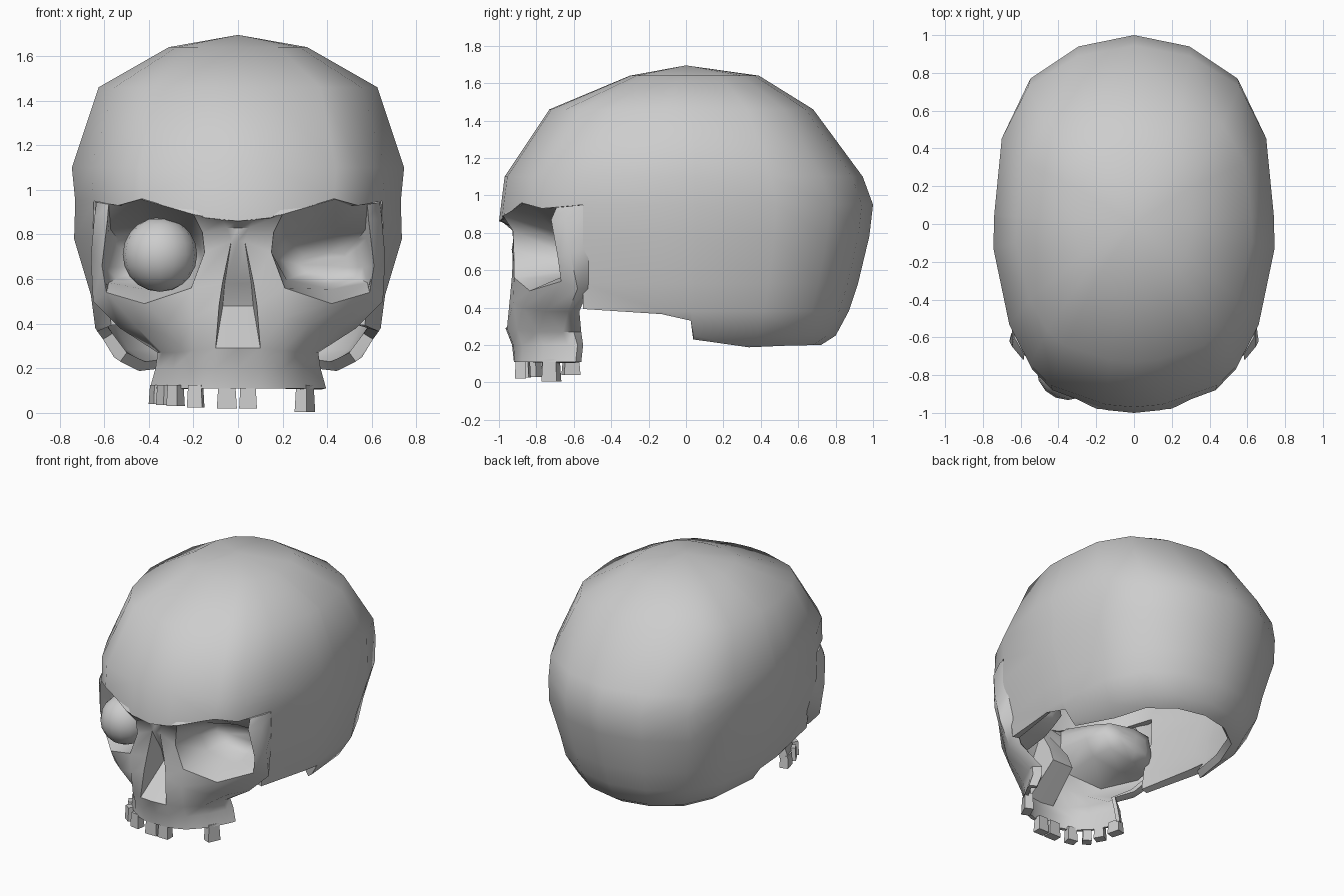
import bpy
import bmesh
import math

if "Cube" in bpy.data.objects:
    bpy.data.objects.remove(bpy.data.objects["Cube"])

bone = bpy.data.materials.new("bone grey")
bone.use_nodes = True
bone.diffuse_color = (0.61, 0.61, 0.61, 1)
bone.node_tree.nodes["Principled BSDF"].inputs["Base Color"].default_value = (0.61, 0.61, 0.61, 1)


def interp(table, t):
    """Linear lookup in rows of (key, value, value...)."""
    if t <= table[0][0]:
        return table[0][1:]
    for low, high in zip(table, table[1:]):
        if t <= high[0]:
            f = (t - low[0]) / (high[0] - low[0])
            return [a + (b - a) * f for a, b in zip(low[1:], high[1:])]
    return table[-1][1:]


def clean(bm):
    """Merge doubles, drop loose parts and point all normals outward."""
    bmesh.ops.remove_doubles(bm, verts=bm.verts, dist=0.001)
    for edge in [e for e in bm.edges if not e.link_faces]:
        bm.edges.remove(edge)
    for vert in [v for v in bm.verts if not v.link_faces]:
        bm.verts.remove(vert)
    bmesh.ops.recalc_face_normals(bm, faces=bm.faces)
    foremost = min(bm.faces, key=lambda f: f.calc_center_median().y)
    if foremost.normal.y > 0:
        bmesh.ops.reverse_faces(bm, faces=bm.faces)


def finish(bm, name, thickness=0, smooth_angle=45):
    """Turn the bmesh into an object, thicken it inward and shade it."""
    clean(bm)
    mesh = bpy.data.meshes.new(name)
    bm.to_mesh(mesh)
    bm.free()
    mesh.materials.append(bone)
    obj = bpy.data.objects.new(name, mesh)
    bpy.context.collection.objects.link(obj)
    bpy.ops.object.select_all(action='DESELECT')
    obj.select_set(True)
    bpy.context.view_layer.objects.active = obj
    if thickness:
        shell = obj.modifiers.new("shell", 'SOLIDIFY')
        shell.thickness = thickness
        shell.offset = -1
        bpy.ops.object.modifier_apply(modifier=shell.name)
    if smooth_angle:
        bpy.ops.object.shade_smooth_by_angle(angle=math.radians(smooth_angle))
    return obj


# Cranium: rings of (height, half width, front reach, back reach)
rings = [(0.18, 0.46, 1, 0.69), (0.25, 0.56, 1, 0.8), (0.38, 0.64, 1, 0.87),
         (0.53, 0.66, 1, 0.92), (0.78, 0.735, 1, 0.98), (0.95, 0.73, 1, 1),
         (1.1, 0.745, 0.97, 0.945), (1.46, 0.625, 0.73, 0.68),
         (1.64, 0.31, 0.3, 0.39), (1.695, 0, 0, 0)]
# Half outline from the back centre to the front centre
outline = [(0, 1), (0.3, 0.94), (0.56, 0.77), (0.7, 0.48), (0.74, 0.05), (0.74, 0.03),
           (0.745, -0.13), (0.66, -0.55), (0.55, -0.77), (0.44, -0.88), (0.15, -0.985), (0, -1)]
# Lower rim height along the side, with the step behind the jaw joint
rim = [(-0.6, 0.385), (-0.5, 0.4), (-0.22, 0.385), (0.03, 0.33), (0.05, 0.23),
       (0.35, 0.18), (0.6, 0.195), (1, 0.2)]
brow_heights = {8: 0.93, 9: 0.96, 10: 0.875, 11: 0.86}
BROW_RING = 5
TEMPLE = 7


def cranium_point(ring, column, side):
    px, py = outline[column]
    z = max(rings[ring][0], interp(rim, py)[0])
    width, front, back = interp(rings, z)
    if ring == BROW_RING:
        z = brow_heights.get(column, z)
    return side * px * width / 0.745, py * (back if py > 0 else front), z


bm = bmesh.new()
for side in (-1, 1):
    grid = [[bm.verts.new(cranium_point(r, c, side)) for c in range(len(outline))]
            for r in range(len(rings))]
    for r in range(len(rings) - 1):
        columns = len(outline) - 1 if r >= BROW_RING else TEMPLE
        for c in range(columns):
            bm.faces.new((grid[r][c], grid[r][c + 1], grid[r + 1][c + 1], grid[r + 1][c]))
finish(bm, "cranium", 0.05, 60)

# Face: rows from upper jaw to brow of
# (centre depth, side depth, (width, depth) where the side turns back, widths, heights)
face_rows = [
    (-0.92, -0.59, (0.35, -0.56), (0, 0.1, 0.2, 0.3, 0.37, 0.395), (0.11,) * 6),
    (-0.93, -0.58, (0.32, -0.55), (0, 0.1, 0.2, 0.29, 0.35, 0.37), (0.2,) * 6),
    (-0.965, -0.6, (0.31, -0.56), (0, 0.1, 0.2, 0.28, 0.34, 0.36), (0.29, 0.29, 0.28, 0.27, 0.27, 0.27)),
    (-0.94, -0.63, (0.48, -0.57), (0, 0.085, 0.2, 0.32, 0.45, 0.53), (0.48, 0.48, 0.43, 0.4, 0.38, 0.38)),
    (-0.93, -0.58, (0.58, -0.52), (0, 0.07, 0.21, 0.42, 0.59, 0.65), (0.58, 0.58, 0.56, 0.49, 0.54, 0.5)),
    (-0.925, -0.62, (0.62, -0.51), (0, 0.03, 0.15, 0.42, 0.61, 0.66), (0.77, 0.77, 0.72, 0.7, 0.66, 0.7)),
    (-0.93, -0.65, (0.645, -0.51), (0, 0.05, 0.16, 0.42, 0.585, 0.645), (0.83, 0.83, 0.81, 0.86, 0.87, 0.87)),
    (-0.99, -0.6, (0.645, -0.51), (0, 0.07, 0.2, 0.44, 0.58, 0.635), (0.86, 0.865, 0.89, 0.96, 0.935, 0.945))]


def face_row(row):
    """Half row from the middle to the side, turned back at its end."""
    centre, end, turn, widths, heights = row
    points = [(x, centre + (end - centre) * (x / widths[-1]) ** 3, z)
              for x, z in zip(widths, heights)]
    points.append((*turn, heights[-1]))
    return points


def pocket(bm, faces, move):
    """Push a patch of faces inward and return the moved faces."""
    new = bmesh.ops.extrude_face_region(bm, geom=faces)["geom"]
    for vert in [g for g in new if isinstance(g, bmesh.types.BMVert)]:
        vert.co = move(vert.co.copy())
    bmesh.ops.delete(bm, geom=[f for f in faces if f.is_valid], context='FACES_ONLY')
    return [g for g in new if isinstance(g, bmesh.types.BMFace)]


bm = bmesh.new()
grid = []
for row in face_rows:
    half = face_row(row)
    full = [(-x, y, z) for x, y, z in half[:0:-1]] + half
    grid.append([bm.verts.new(p) for p in full])
middle = len(grid[0]) // 2
patch = {}
for r in range(len(grid) - 1):
    for c in range(len(grid[0]) - 1):
        patch[r, c - middle] = bm.faces.new((grid[r][c], grid[r][c + 1],
                                             grid[r + 1][c + 1], grid[r + 1][c]))

# Eye sockets: bowls in steps of (width scale, height scale, depth, flattening)
bowl = [(0.95, 0.6, -0.61, 0.85), (0.82, 0.75, -0.53, 1), (0.6, 0.5, -0.49, 1)]
for side, columns in ((1, (2, 3)), (-1, (-3, -4))):
    centre = 0.39 * side
    faces = [patch[r, c] for r in (4, 5, 6) for c in columns]
    for wide, tall, depth, flat in bowl:
        def sink(co):
            co.x = centre + (co.x - centre) * wide
            co.y += (depth - co.y) * flat
            co.z = 0.65 + (co.z - 0.65) * tall
            return co

        faces = pocket(bm, faces, sink)


# Nose opening: a wedge, deepest at its middle
def nose_move(co):
    depth = interp([(0.29, 0), (0.48, 0.2), (0.58, 0.15), (0.77, 0)], co.z)[0]
    co.x *= 1 - depth
    co.y += depth
    return co


pocket(bm, [patch[r, c] for r in (2, 3, 4) for c in (-1, 0)], nose_move)
finish(bm, "face", 0.025, 50)

# Eyeball, in the right socket only
bm = bmesh.new()
bmesh.ops.create_uvsphere(bm, u_segments=16, v_segments=10, radius=0.167)
finish(bm, "eyeball", 0, 60).location = (-0.35, -0.765, 0.71)

# Teeth: (x, y, width, lowest point, turn in degrees)
teeth = [(-0.05, -0.885, 0.09, 0.02, 0), (0.045, -0.885, 0.08, 0.02, 0),
         (-0.19, -0.865, 0.07, 0.025, -10), (-0.28, -0.81, 0.06, 0.03, -35),
         (-0.325, -0.73, 0.07, 0.035, -60), (-0.36, -0.615, 0.09, 0.04, -75),
         (0.3, -0.72, 0.09, 0.005, 65)]
for number, (x, y, width, low, turn) in enumerate(teeth, 1):
    bm = bmesh.new()
    bmesh.ops.create_cube(bm, size=1)
    for vert in bm.verts:
        taper = 1 if vert.co.z < 0 else 0.85
        vert.co.x *= width * taper
        vert.co.y *= 0.06 * taper
        vert.co.z *= 0.125 - low
    tooth = finish(bm, f"tooth_{number}", 0, 0)
    tooth.location = (x, y, (0.125 + low) / 2)
    tooth.rotation_euler.z = math.radians(turn)
